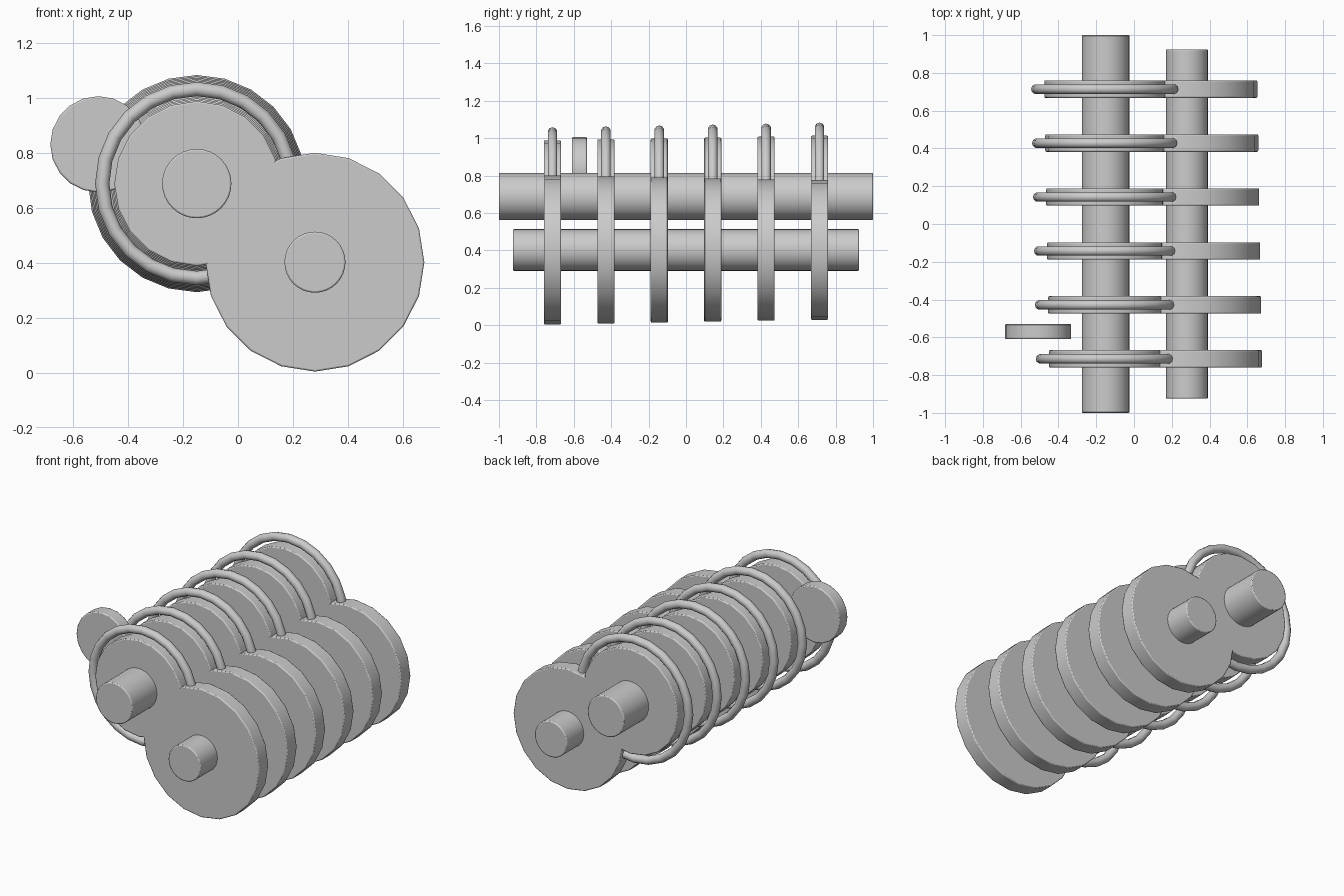
import bpy
from math import pi, radians

if "Cube" in bpy.data.objects:
    bpy.data.objects.remove(bpy.data.objects["Cube"])

MAIN = (-0.15, 0.688)    # x, z of the upper shaft
SIDE = (0.28, 0.402)     # x, z of the lower shaft


def finish(obj, name):
    obj.name = name
    bpy.ops.object.shade_smooth_by_angle(angle=radians(40))
    return obj


def cylinder(name, axis, y, radius, length, sides, bevel=0.006):
    bpy.ops.mesh.primitive_cylinder_add(
        vertices=sides, radius=radius, depth=length,
        location=(axis[0], y, axis[1]), rotation=(pi / 2, 0, 0))
    obj = finish(bpy.context.object, name)
    mod = obj.modifiers.new("soft_edge", 'BEVEL')
    mod.width = bevel
    mod.segments = 2
    mod.limit_method = 'ANGLE'
    mod.angle_limit = radians(40)
    return obj


def ring(name, axis, y, major, minor):
    bpy.ops.mesh.primitive_torus_add(
        major_radius=major, minor_radius=minor,
        major_segments=24, minor_segments=10,
        location=(axis[0], y, axis[1]), rotation=(pi / 2, 0, 0))
    return finish(bpy.context.object, name)


# Two parallel shafts
cylinder("main_shaft", MAIN, 0, 0.126, 2.0, 32)
cylinder("side_shaft", SIDE, 0, 0.111, 1.85, 32)

# Six stations of paired discs with a ring; sizes drift from front to back
for i in range(6):
    y = -0.714 + 0.2856 * i
    cylinder(f"main_disc_{i + 1}", MAIN, y, 0.300 + 0.005 * i, 0.092, 20)
    cylinder(f"side_disc_{i + 1}", SIDE, y, 0.398 - 0.005 * i, 0.092, 20)
    ring(f"ring_{i + 1}", MAIN, y, 0.344 + 0.005 * i, 0.026)

# Small loose disc on the left
cylinder("small_disc", (-0.508, 0.831), -0.57, 0.175, 0.08, 20)
